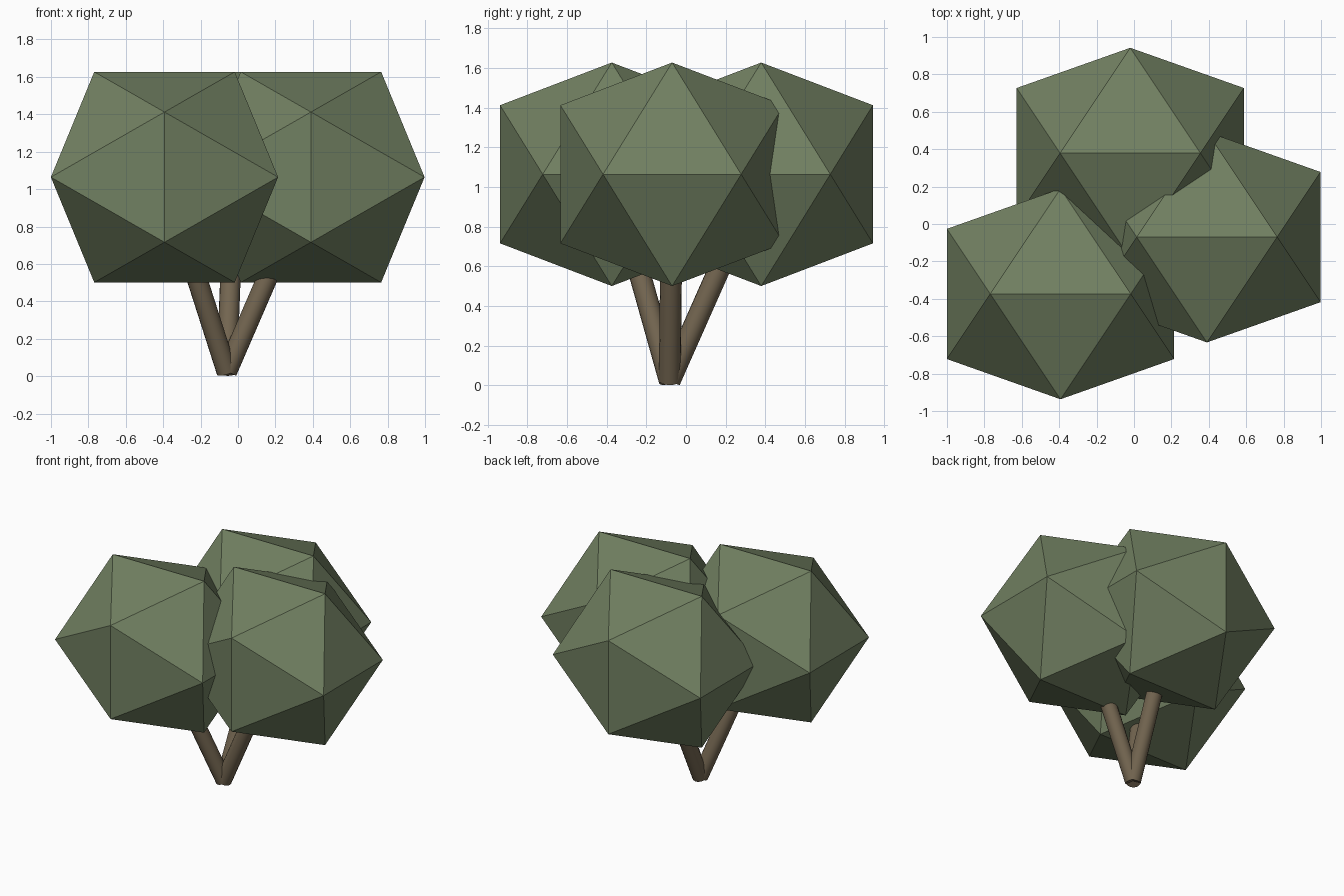
import bpy, bmesh, math
from mathutils import Vector

if "Cube" in bpy.data.objects:
    bpy.data.objects.remove(bpy.data.objects["Cube"])


def material(name, rgb):
    mat = bpy.data.materials.new(name)
    mat.diffuse_color = (*rgb, 1)
    mat.use_nodes = True
    mat.node_tree.nodes["Principled BSDF"].inputs["Base Color"].default_value = mat.diffuse_color
    return mat


GREEN = material("leaf green", (0.165, 0.215, 0.12))
BROWN = material("bark brown", (0.17, 0.13, 0.08))


def add_object(name, bm, mat):
    mesh = bpy.data.meshes.new(name)
    bm.to_mesh(mesh)
    bm.free()
    mesh.materials.append(mat)
    obj = bpy.data.objects.new(name, mesh)
    bpy.context.collection.objects.link(obj)
    return obj


def foliage(name, centre):
    # Icosahedron standing on an edge, slightly stretched along x
    a, b = 0.563, 0.348
    k = 1.079
    bm = bmesh.new()
    for s in (-1, 1):
        for t in (-1, 1):
            for p in ((0, s * a, t * b), (s * a * k, t * b, 0), (t * b * k, 0, s * a)):
                bm.verts.new(Vector(p) + centre)
    bmesh.ops.convex_hull(bm, input=bm.verts[:])
    bmesh.ops.recalc_face_normals(bm, faces=bm.faces[:])
    add_object(name, bm, GREEN)


def branch(name, start, end, radius=0.055):
    # Straight round stem with square-cut ends
    axis = end - start
    bm = bmesh.new()
    bmesh.ops.create_cone(bm, cap_ends=True, segments=16, radius1=radius,
                          radius2=radius, depth=axis.length)
    bm.transform(axis.to_track_quat('Z', 'Y').to_matrix().to_4x4())
    bmesh.ops.translate(bm, verts=bm.verts[:], vec=(start + end) / 2)
    obj = add_object(name, bm, BROWN)
    bpy.ops.object.select_all(action='DESELECT')
    obj.select_set(True)
    bpy.context.view_layer.objects.active = obj
    bpy.ops.object.shade_smooth_by_angle(angle=math.radians(35))


# Three crowns, each carried by a branch from the shared root
root = Vector((-0.06, -0.082, 0.024))
crowns = {
    "front_left": Vector((-0.393, -0.374, 1.064)),
    "right": Vector((0.39, -0.07, 1.064)),
    "back": Vector((-0.02, 0.379, 1.064)),
}
for side, centre in crowns.items():
    foliage(side + "_foliage", centre)
    branch(side + "_branch", root, root.lerp(centre, 0.95))
